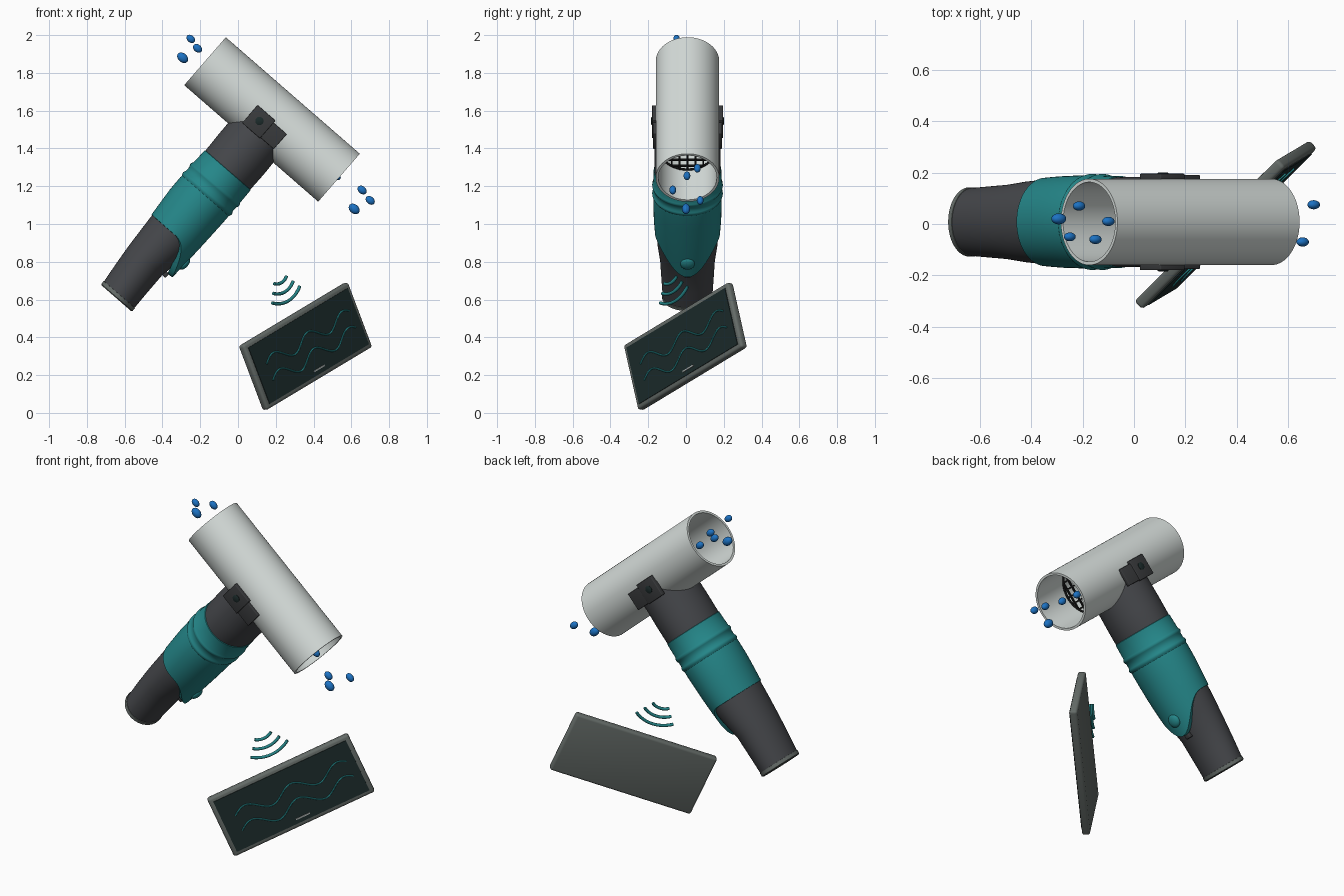
import bpy, bmesh, math
from mathutils import Matrix, Vector

if "Cube" in bpy.data.objects:
    bpy.data.objects.remove(bpy.data.objects["Cube"], do_unlink=True)


def material(name, r, g, b):
    m = bpy.data.materials.new(name)
    m.use_nodes = True
    m.diffuse_color = (r, g, b, 1)
    m.node_tree.nodes["Principled BSDF"].inputs["Base Color"].default_value = (r, g, b, 1)
    return m


PALE = material("pale grey", .68, .73, .71)
TEAL = material("teal", .018, .24, .25)
DARK = material("charcoal", .06, .063, .07)
CLIP = material("dark charcoal", .042, .044, .047)
FRAME = material("tablet grey", .13, .15, .14)
SCREEN = material("screen green black", .012, .025, .025)
BLACK = material("black", .008, .008, .008)
BLUE = material("water blue", .012, .17, .55)
BAR = material("light grey", .4, .43, .42)

# Local frames: the device (x along the tube, z up the handle) and the tablet
CY = .008
DEVICE = Matrix.Translation((-.64, CY, .61)) @ Matrix.Rotation(math.radians(41), 4, 'Y')
u = Vector((.653, .648, .392)).normalized()
v = Vector((-.35, -.21, .912))
v = (v - u * v.dot(u)).normalized()
TABLET = Matrix.Translation((.357, -.003, .352)) @ Matrix((u, v, u.cross(v))).transposed().to_4x4()
SEG = 64
AXIS = 1.25      # tube axis height above the handle's end
R_OUT, R_IN, HALF = .168, .155, .47


def finish(bm, name, mat, frame, smooth=True):
    bmesh.ops.recalc_face_normals(bm, faces=bm.faces)
    me = bpy.data.meshes.new(name)
    bm.to_mesh(me)
    bm.free()
    me.materials.append(mat)
    ob = bpy.data.objects.new(name, me)
    bpy.context.collection.objects.link(ob)
    ob.matrix_world = frame
    if smooth:
        bpy.ops.object.select_all(action='DESELECT')
        ob.select_set(True)
        bpy.context.view_layer.objects.active = ob
        bpy.ops.object.shade_smooth_by_angle(angle=math.radians(35))
    return ob


def loft(name, rings, mat, frame, loop=False, caps=True):
    bm = bmesh.new()
    vs = [[bm.verts.new(p) for p in ring] for ring in rings]
    pairs = list(zip(vs, vs[1:])) + ([(vs[-1], vs[0])] if loop else [])
    for a, b in pairs:
        for i in range(len(a)):
            j = (i + 1) % len(a)
            bm.faces.new((a[i], a[j], b[j], b[i]))
    if caps and not loop:
        bm.faces.new(vs[0])
        bm.faces.new(vs[-1])
    return finish(bm, name, mat, frame)


def box(name, center, size, mat, frame, bevel=0, turn=0):
    bm = bmesh.new()
    bmesh.ops.create_cube(bm, size=1, matrix=Matrix.Diagonal((*size, 1)))
    if bevel:
        bmesh.ops.bevel(bm, geom=bm.edges[:], offset=bevel, segments=3, profile=.5, affect='EDGES')
    place = frame @ Matrix.Translation(center) @ Matrix.Rotation(turn, 4, 'Y')
    return finish(bm, name, mat, place, bevel > 0)


def ball(name, center, size, mat, frame):
    bm = bmesh.new()
    bmesh.ops.create_uvsphere(bm, u_segments=20, v_segments=12, radius=1,
                              matrix=Matrix.Diagonal((*size, 1)))
    return finish(bm, name, mat, frame @ Matrix.Translation(center))


def wire(name, points, radius, mat, frame, cyclic=False):
    cu = bpy.data.curves.new(name, 'CURVE')
    cu.dimensions = '3D'
    cu.bevel_depth = radius
    cu.bevel_resolution = 2
    cu.use_fill_caps = True
    sp = cu.splines.new('POLY')
    sp.points.add(len(points) - 1)
    for p, co in zip(sp.points, points):
        p.co = (*co, 1)
    sp.use_cyclic_u = cyclic
    cu.materials.append(mat)
    ob = bpy.data.objects.new(name, cu)
    bpy.context.collection.objects.link(ob)
    ob.matrix_world = frame


def angles(n=SEG):
    return [math.tau * i / n for i in range(n)]


def section(lo, hi, half, height):
    """Oval handle section; height is a number or a function of (angle, y)."""
    ring = []
    for t in angles():
        x, y = (lo + hi) / 2 + (hi - lo) / 2 * math.cos(t), half * math.sin(t)
        ring.append((x, y, height(t, y) if callable(height) else height))
    return ring


def saddle(t, y):
    return AXIS - math.sqrt(max(R_OUT ** 2 - y * y, .003)) + .005


# Hollow air tube
def tube_ring(x, r):
    return [(x, r * math.cos(t), AXIS + r * math.sin(t)) for t in angles(96)]


loft("air_tube", [tube_ring(-HALF, R_OUT), tube_ring(HALF, R_OUT),
                  tube_ring(HALF, R_IN), tube_ring(-HALF, R_IN)], PALE, DEVICE, loop=True)

# Grille across the inside of the tube
GX = HALF - .24
wire("grille_rim", tube_ring(GX, R_IN - .004), .006, BLACK, DEVICE, True)
for k in range(-3, 4):
    d = k * .042
    c = math.sqrt(R_IN ** 2 - d * d)
    box("grille_upright", (GX, d, AXIS), (.01, .009, 2 * c), BLACK, DEVICE)
    box("grille_crossbar", (GX, 0, AXIS + d), (.01, 2 * c, .009), BLACK, DEVICE)

# Handle core, from the end up to the tube saddle
core = [(-.108, .105, .132, .015), (-.121, .103, .138, .12), (-.134, .102, .145, .25),
        (-.141, .125, .158, .36), (-.148, .145, .166, .47), (-.156, .154, .174, .65),
        (-.156, .154, .174, .88), (-.158, .157, .176, .9), (-.162, .158, .175, 1.0),
        (-.163, .155, .172, saddle)]
loft("handle_core", [section(*c) for c in core], DARK, DEVICE, caps=False)
loft("handle_end_cap", [section(-.104, .101, .128, -.005), section(-.111, .108, .135, 0),
                        section(-.111, .108, .135, .02), section(-.106, .103, .13, .021)],
     FRAME, DEVICE)


# Teal grip sleeve with a tongue running down the trigger side and two raised ribs
def grip_start(t, y):
    return .45 - .18 * max(0, math.cos(t)) ** 3


def blend(f):
    return lambda t, y: grip_start(t, y) * (1 - f) + .62 * f


grip = [(-.142, .118, .158, blend(0)), (-.151, .150, .172, blend(.01)),
        (-.156, .156, .176, blend(.35)), (-.161, .160, .179, blend(.7)), (-.165, .162, .18, blend(1))]
grip += [(-.166, .163, .181, .7)]
for rib in (.73, .79):
    for dz, out in ((-.016, 0), (-.008, .005), (0, .007), (.008, .005), (.016, 0)):
        grip.append((-.165 - out, .162 + out, .18 + out, rib + dz))
grip += [(-.161, .16, .179, .893), (-.155, .154, .172, .897)]
loft("grip_sleeve", [section(*g) for g in grip], TEAL, DEVICE, caps=False)

# Push button and the small catch below it
ball("push_button", (.152, 0, .37), (.02, .038, .038), TEAL, DEVICE)
box("grip_catch", (.108, 0, .262), (.035, .035, .03), CLIP, DEVICE, .006)

# Side clips with pivot pins
for s in (-1, 1):
    box("clip_plate", (.005, s * .172, 1.19), (.21, .022, .105), CLIP, DEVICE, .004)
    box("clip_block", (-.045, s * .174, 1.195), (.125, .028, .125), CLIP, DEVICE, .004)
    pin = [[(-.045 + r * math.cos(t), s * y, 1.2 + r * math.sin(t)) for t in angles(24)]
           for r, y in ((.022, .17), (.022, .19), (.017, .193))]
    loft("pivot_pin", pin, SCREEN, DEVICE)

# Water drops at both ends of the tube
drops = [(-.293, .02, 1.88, 1.2), (-.25, -.05, 1.98, .95), (-.214, .07, 1.93, 1),
         (-.1, .01, 1.8, 1), (-.15, -.06, 1.83, 1),
         (.615, 0, 1.08, 1.2), (.657, -.07, 1.18, 1), (.7, .075, 1.125, 1),
         (.52, .005, 1.255, 1), (.46, .06, 1.295, 1)]
for x, y, z, k in drops:
    ball("water_drop", (0, 0, 0), (.027 * k, .018 * k, .02 * k), BLUE,
         Matrix.Translation((x, y, z)) @ Matrix.Rotation(math.radians(41), 4, 'Y'))

# Tablet with screen, speaker bar and two signal traces
W, H, D = .855, .375, .045
box("tablet_body", (0, 0, 0), (W, H, D), FRAME, TABLET, .014)
box("tablet_screen", (0, 0, D / 2), (W - .05, H - .05, .008), SCREEN, TABLET)
box("speaker_bar", (.01, -.135, D / 2 + .005), (.085, .008, .006), BAR, TABLET)
for base in (.035, -.06):
    pts = []
    for i in range(81):
        x = -.325 + .68 * i / 80
        pts.append((x, base + .035 * math.sin(math.tau * (x + .325) / .28), D / 2 + .006))
    wire("signal_trace", pts, .0045, TEAL, TABLET)

# Wireless arcs above the tablet
for r in (.085, .138, .19):
    arc = [math.radians(-126 + 72 * i / 20) for i in range(21)]
    wire("wireless_arc", [(r * math.cos(t), .453 + r * math.sin(t), 0) for t in arc],
         .009, TEAL, TABLET)
